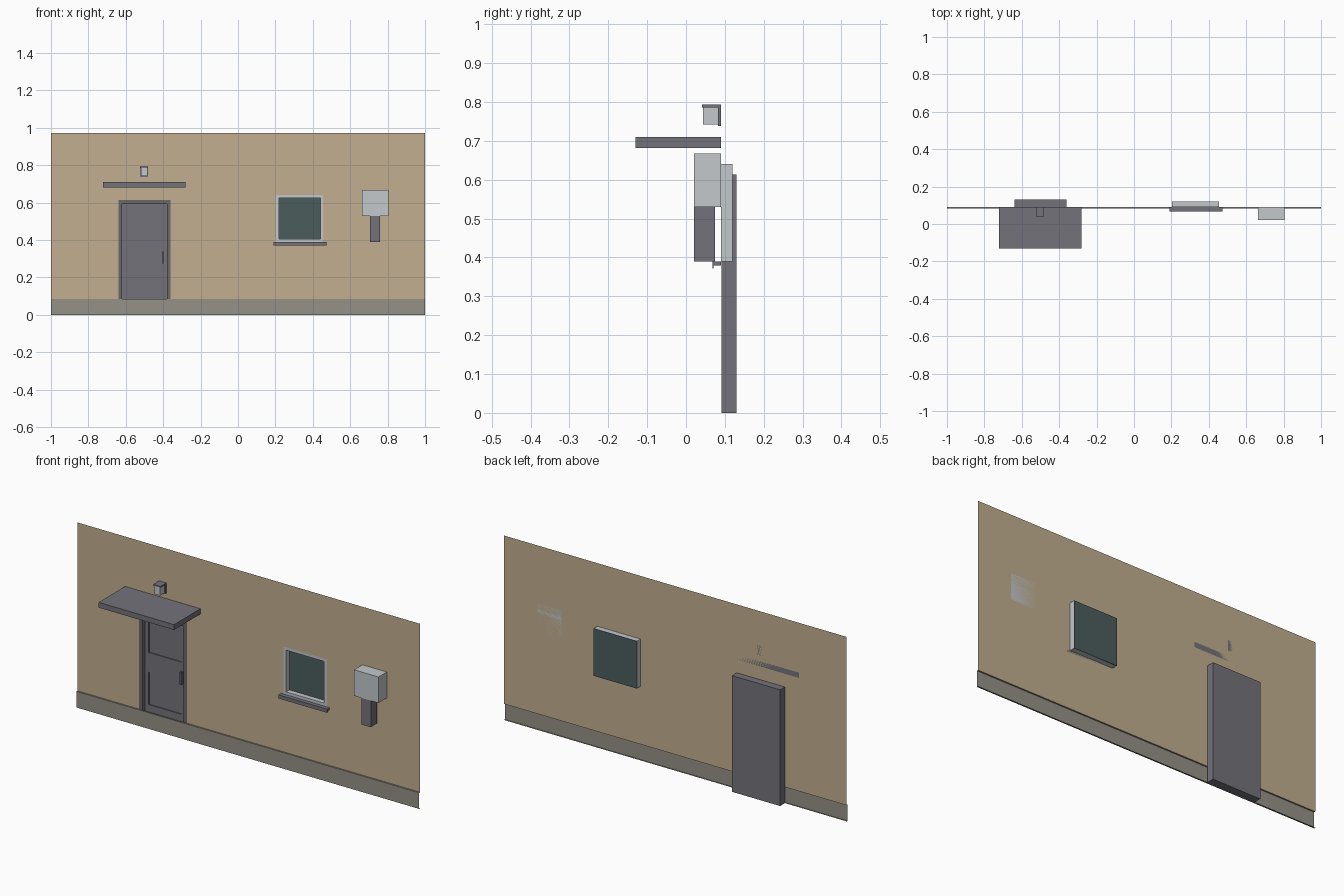
import bpy, bmesh

cube = bpy.data.objects.get("Cube")
if cube:
    bpy.data.objects.remove(cube, do_unlink=True)


def material(name, rgb):
    m = bpy.data.materials.new(name)
    m.use_nodes = True
    m.diffuse_color = (*rgb, 1)
    m.node_tree.nodes["Principled BSDF"].inputs["Base Color"].default_value = (*rgb, 1)
    return m


TAN = material("tan_plaster", (0.54, 0.43, 0.28))
STONE = material("stone_grey", (0.30, 0.285, 0.245))
GREY = material("dark_grey", (0.17, 0.17, 0.195))
TRIM = material("trim_grey", (0.145, 0.14, 0.13))
PALE = material("pale_grey", (0.55, 0.58, 0.60))
GLASS = material("window_glass", (0.072, 0.107, 0.107))


def finish(name, bm, mat):
    mesh = bpy.data.meshes.new(name)
    bm.to_mesh(mesh)
    bm.free()
    mesh.materials.append(mat)
    ob = bpy.data.objects.new(name, mesh)
    bpy.context.collection.objects.link(ob)
    return ob


def add_box(bm, x, y, z):
    vs = bmesh.ops.create_cube(bm, size=1)["verts"]
    for v in vs:
        for i, (lo, hi) in enumerate((x, y, z)):
            v.co[i] = hi if v.co[i] > 0 else lo


def box(name, x, y, z, mat):
    bm = bmesh.new()
    add_box(bm, x, y, z)
    return finish(name, bm, mat)


def sheet(name, x, z, y, holes, mat):
    """Upright flat sheet facing the front, with rectangular openings."""
    bm = bmesh.new()
    xs = sorted({*x, *(e for h in holes for e in h[0])})
    zs = sorted({*z, *(e for h in holes for e in h[1])})
    for x0, x1 in zip(xs, xs[1:]):
        for z0, z1 in zip(zs, zs[1:]):
            cx, cz = (x0 + x1) / 2, (z0 + z1) / 2
            if any(a < cx < b and c < cz < d for (a, b), (c, d) in holes):
                continue
            bm.faces.new([bm.verts.new(p) for p in
                          ((x0, y, z0), (x1, y, z0), (x1, y, z1), (x0, y, z1))])
    bmesh.ops.remove_doubles(bm, verts=bm.verts, dist=1e-5)
    return finish(name, bm, mat)


def ring(name, x, z, y, t, mat):
    """Rectangular frame of four bars, thickness t."""
    bm = bmesh.new()
    (x0, x1), (z0, z1) = x, z
    for bx in ((x0, x0 + t), (x1 - t, x1)):
        add_box(bm, bx, y, z)
    for bz in ((z0, z0 + t), (z1 - t, z1)):
        add_box(bm, (x0 + t, x1 - t), y, bz)
    return finish(name, bm, mat)


WALL = 0.09
door_x, door_z = (-0.64, -0.36), (0, 0.613)
win_x, win_z = (0.203, 0.455), (0.39, 0.64)

# Wall sheet with door and window openings
sheet("wall", (-1, 1), (0.085, 0.973), WALL,
      [(door_x, (0.085, door_z[1])), (win_x, win_z)], TAN)

# Plinth: open-backed channel along the foot of the wall
bm = bmesh.new()
profile = ((WALL, 0.085), (WALL - 0.008, 0.085), (WALL - 0.008, 0), (WALL, 0))
rows = [[bm.verts.new((x, y, z)) for y, z in profile] for x in (-1, 1)]
for i in range(len(profile) - 1):
    bm.faces.new((rows[0][i], rows[0][i + 1], rows[1][i + 1], rows[1][i]))
finish("plinth", bm, STONE)

# Door surround, with a darker front trim
ring("door_frame", door_x, door_z, (WALL + 0.001, 0.13), 0.02, GREY)
sheet("door_trim", door_x, door_z, WALL,
      [((-0.62, -0.38), (0.02, 0.593))], TRIM)

# Door leaf with two sunken panels
bm = bmesh.new()
add_box(bm, (-0.62, -0.38), (0.115, 0.13), (0.02, 0.593))
finish("door_leaf", bm, GREY)
panels = [((-0.6, -0.405), z) for z in ((0.11, 0.285), (0.385, 0.555))]
sheet("door_face", (-0.62, -0.38), (0.02, 0.6), 0.11, panels, GREY)
for i, (px, pz) in enumerate(panels):
    ring(f"panel_edge_{i + 1}", px, pz, (0.11, 0.115), 0.002, GREY)
box("door_handle", (-0.406, -0.398), (0.094, 0.11), (0.275, 0.34), GREY)

# Window: pale casing, glass at the back, sill with drip lip
ring("window_frame", win_x, win_z, (WALL, 0.119), 0.015, PALE)
box("window_glass", win_x, (0.117, 0.12), win_z, GLASS)
box("window_sill", (0.19, 0.472), (0.07, WALL), (0.379, 0.39), GREY)
box("sill_lip", (0.19, 0.472), (0.068, 0.071), (0.371, 0.39), GREY)

# Canopy over the door
box("canopy", (-0.722, -0.282), (-0.13, WALL), (0.682, 0.71), GREY)

# Wall lamp
box("lamp_back_plate", (-0.523, -0.481), (0.082, WALL), (0.738, 0.793), GREY)
box("lamp_body", (-0.519, -0.485), (0.044, 0.082), (0.742, 0.786), PALE)
box("lamp_cap", (-0.523, -0.481), (0.041, 0.082), (0.786, 0.793), GREY)

# Utility box and its duct
box("utility_box", (0.663, 0.805), (0.021, WALL), (0.53, 0.667), PALE)
box("utility_duct", (0.705, 0.76), (0.021, 0.075), (0.39, 0.53), GREY)
